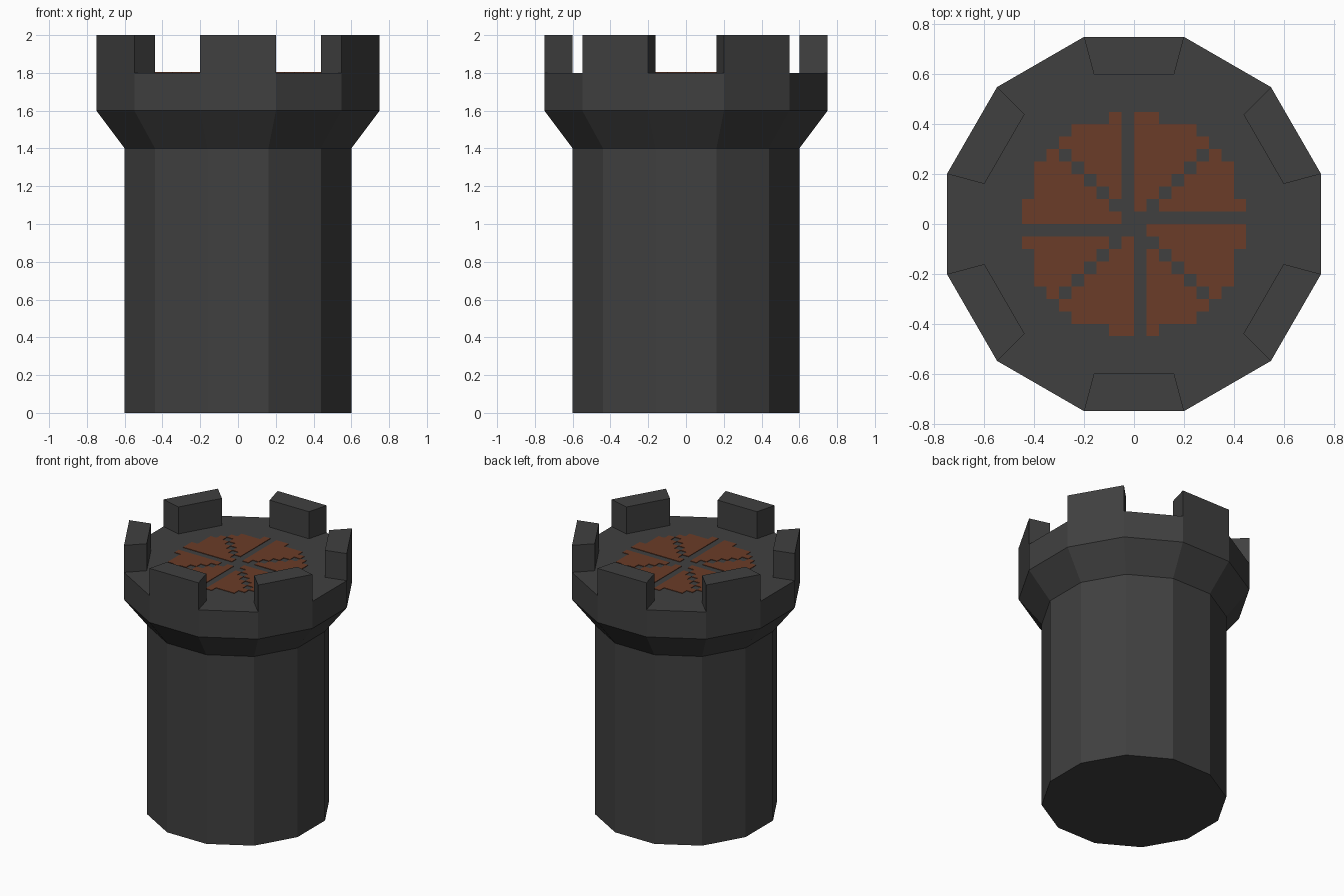
import bpy, bmesh, math

if "Cube" in bpy.data.objects:
    bpy.data.objects.remove(bpy.data.objects["Cube"])

SIDES = 12
STEP = 2 * math.pi / SIDES


def material(name, rgb):
    m = bpy.data.materials.new(name)
    m.diffuse_color = (*rgb, 1.0)
    m.use_nodes = True
    m.node_tree.nodes["Principled BSDF"].inputs["Base Color"].default_value = m.diffuse_color
    return m


stone = material("dark_stone", (0.051, 0.051, 0.051))
wood = material("brown_wood", (0.147, 0.046, 0.021))


def finish(name, bm, mat):
    bmesh.ops.recalc_face_normals(bm, faces=bm.faces)
    mesh = bpy.data.meshes.new(name)
    bm.to_mesh(mesh)
    bm.free()
    mesh.materials.append(mat)
    obj = bpy.data.objects.new(name, mesh)
    bpy.context.collection.objects.link(obj)
    return obj


def corner(k, apothem, z):
    """Corner k of the twelve-sided ring with the given flat-to-centre distance."""
    r = apothem / math.cos(STEP / 2)
    a = (k + 0.5) * STEP
    return (r * math.cos(a), r * math.sin(a), z)


# Tower: stacked twelve-sided rings, straight shaft then flared head
bm = bmesh.new()
profile = [(0.6, 0.0), (0.6, 1.4), (0.75, 1.6), (0.75, 1.8)]
rings = [[bm.verts.new(corner(k, a, z)) for k in range(SIDES)] for a, z in profile]
for low, high in zip(rings, rings[1:]):
    for k in range(SIDES):
        n = (k + 1) % SIDES
        bm.faces.new((low[k], low[n], high[n], high[k]))
bm.faces.new(rings[0][::-1])
bm.faces.new(rings[-1])
finish("tower", bm, stone)

# Battlements: a wedge block on every second side, starting at 30 degrees
for n, k in enumerate(range(0, SIDES, 2)):
    bm = bmesh.new()
    base = [bm.verts.new(corner(c, a, 1.8))
            for c, a in ((k, 0.75), (k + 1, 0.75), (k + 1, 0.6), (k, 0.6))]
    face = bm.faces.new(base)
    top = bmesh.ops.extrude_face_region(bm, geom=[face], use_keep_orig=True)["geom"]
    bmesh.ops.translate(bm, vec=(0, 0, 0.2),
                        verts=[v for v in top if isinstance(v, bmesh.types.BMVert)])
    finish(f"battlement_{n + 1}", bm, stone)

# Wooden hatch: stepped disc of small squares, split by straight and diagonal gaps
CELL, Z, THICK = 0.05, 1.8, 0.004
bm = bmesh.new()
for turn in range(4):
    c, s = ((1, 0), (0, 1), (-1, 0), (0, -1))[turn]
    for i in range(9):
        for j in range(1, 9):
            if i == j or (i + 0.5) ** 2 + (j + 0.5) ** 2 > 77:
                continue
            quad = ((i, j), (i + 1, j), (i + 1, j + 1), (i, j + 1))
            bm.faces.new([bm.verts.new(((x * c - y * s) * CELL, (x * s + y * c) * CELL, Z))
                          for x, y in quad])
bmesh.ops.remove_doubles(bm, verts=bm.verts, dist=0.001)
top = bmesh.ops.extrude_face_region(bm, geom=bm.faces[:], use_keep_orig=True)["geom"]
bmesh.ops.translate(bm, vec=(0, 0, THICK),
                    verts=[v for v in top if isinstance(v, bmesh.types.BMVert)])
finish("wooden_hatch", bm, wood)
